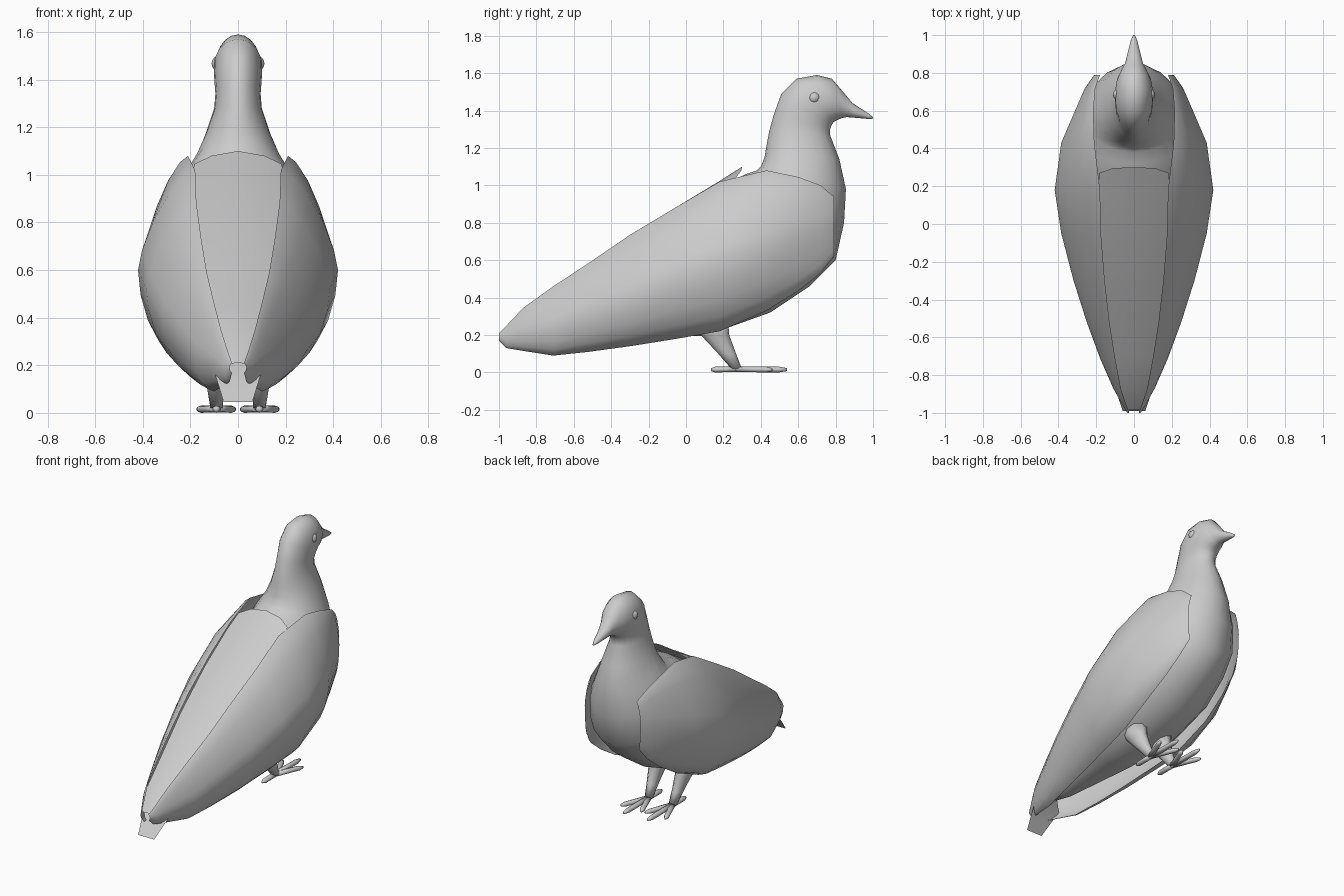
import bpy, math
from mathutils import Vector

if "Cube" in bpy.data.objects:
    bpy.data.objects.remove(bpy.data.objects["Cube"])


def make(name, verts, faces, smooth=True):
    me = bpy.data.meshes.new(name)
    me.from_pydata([tuple(v) for v in verts], [], faces)
    me.update()
    ob = bpy.data.objects.new(name, me)
    bpy.context.collection.objects.link(ob)
    if smooth:
        for p in me.polygons:
            p.use_smooth = True
    return ob


def loft(name, rows, closed, caps=False):
    """Skin a list of equal length point rows."""
    n = len(rows[0])
    faces = []
    for i in range(len(rows) - 1):
        for j in range(n if closed else n - 1):
            k = (j + 1) % n
            faces.append((i*n + j, i*n + k, (i+1)*n + k, (i+1)*n + j))
    if caps:
        faces.append(tuple(reversed(range(n))))
        faces.append(tuple((len(rows)-1)*n + j for j in range(n)))
    return make(name, [p for r in rows for p in r], faces)


def tube(name, path, n=8):
    """Tube through elliptical sections: centre, half width axis, half depth axis."""
    rows = []
    for c, w, d in path:
        c, d = Vector(c), Vector(d)
        rows.append([c + Vector(w)*math.cos(2*math.pi*j/n) + d*math.sin(2*math.pi*j/n)
                     for j in range(n)])
    return loft(name, rows, True, True)


# Body, neck, head and beak: back point, front point, half width
sections = [
    (-.82, .27, -.81, .20, .03), (-.70, .36, -.68, .18, .08),
    (-.30, .63, -.22, .19, .23), (.00, .84, .10, .195, .31),
    (.20, 1.00, .45, .32, .335), (.32, 1.06, .66, .46, .31),
    (.38, 1.08, .80, .60, .275), (.40, 1.10, .845, .80, .24),
    (.42, 1.15, .855, .98, .18), (.43, 1.21, .82, 1.14, .135),
    (.445, 1.29, .77, 1.27, .10), (.47, 1.38, .77, 1.30, .095),
    (.51, 1.49, .78, 1.325, .10), (.59, 1.57, .79, 1.34, .102),
    (.70, 1.59, .81, 1.35, .092), (.78, 1.57, .835, 1.36, .07),
    (.84, 1.50, .86, 1.365, .048), (.89, 1.44, .90, 1.362, .036),
    (.975, 1.385, .975, 1.355, .016), (1.0, 1.365, .997, 1.355, .005)]
tube("body", [((0, (a+c)/2, (b+d)/2), (w, 0, 0), (0, (c-a)/2, (d-b)/2))
              for a, b, c, d, w in sections], 20)

# Back panel between the wings: y, centre height, edge height, half width
panel = [(.30, 1.10, 1.045, .185), (.15, 1.005, .975, .19), (-.1, .855, .825, .18),
         (-.4, .65, .635, .15), (-.7, .445, .43, .105), (-.87, .325, .315, .08),
         (-.985, .21, .205, .035)]
loft("back_feathers", [[(w*t, y - (.03*t**4 if i == 0 else 0), ze + (zc-ze)*(1-t*t))
                        for t in (-1, -.6, 0, .6, 1)]
                       for i, (y, zc, ze, w) in enumerate(panel)], False)

# Folded wings: y, then top edge, widest point and bottom edge as x, z
wing = [(.79, .18, .94, .21, .80, .195, .62), (.72, .205, 1.0, .26, .77, .215, .53),
        (.60, .215, 1.045, .312, .74, .225, .435), (.43, .21, 1.08, .385, .68, .235, .33),
        (.18, .18, 1.02, .42, .60, .22, .22), (-.05, .175, .885, .385, .52, .19, .18),
        (-.30, .155, .735, .32, .41, .16, .14), (-.52, .13, .585, .25, .33, .13, .11),
        (-.71, .10, .46, .18, .25, .10, .09), (-.87, .07, .345, .11, .22, .06, .115),
        (-.96, .04, .25, .06, .19, .035, .13), (-1.0, .025, .21, .035, .19, .025, .17)]
for side, label in ((1, "right"), (-1, "left")):
    rows = []
    for y, xt, zt, xm, zm, xb, zb in wing:
        row = []
        for k in range(11):
            a = math.pi/2 - math.pi*k/10
            x0, h = (xt, zt - zm) if a > 0 else (xb, zm - zb)
            # flatter than an ellipse
            e = 1.4 if a > 0 else 1.1
            c, s = max(0, math.cos(a))**e, abs(math.sin(a))**e*math.copysign(1, a)
            row.append((side*(x0 + (xm-x0)*c), y, zm + h*s))
        rows.append(row)
    loft(label + "_wing", rows, False)

# Tail fan
loft("tail", [[(x*w, y, z) for x in (-1, -.5, .5, 1)] for w, y, z in
              ((.03, -.80, .22), (.10, -.865, .175), (.08, -.93, .11),
               (.06, -.99, .045))], False)

# Eyes, legs and toes, on both sides
for s, label in ((1, "right"), (-1, "left")):
    bpy.ops.mesh.primitive_uv_sphere_add(segments=12, ring_count=8, radius=.033,
                                         location=(s*.078, .685, 1.468))
    eye = bpy.context.object
    eye.name = label + "_eye"
    bpy.ops.object.shade_smooth()
    tube(label + "_leg", [((s*.10, .12, .28), (.07, 0, 0), (0, .11, 0)),
                          ((s*.10, .155, .20), (.05, 0, 0), (0, .08, 0)),
                          ((s*.095, .22, .10), (.034, 0, 0), (0, .05, 0)),
                          ((s*.09, .27, .02), (.026, 0, 0), (0, .03, 0))], 10)
    base = Vector((s*.09, .27, .017))
    for i, (tx, ty) in enumerate(((.09, .54), (.168, .46), (.015, .46), (.09, .135))):
        tip = Vector((s*tx, ty, .015))
        d = (tip - base).normalized()
        across = Vector((d.y, -d.x, 0)).normalized()
        path = []
        for t, r in ((0, .02), (.45, .018), (.85, .017), (1, .008)):
            path.append((base.lerp(tip, t), across*r, (0, 0, min(r, .015))))
        tube("%s_toe_%d" % (label, i + 1), path, 8)
